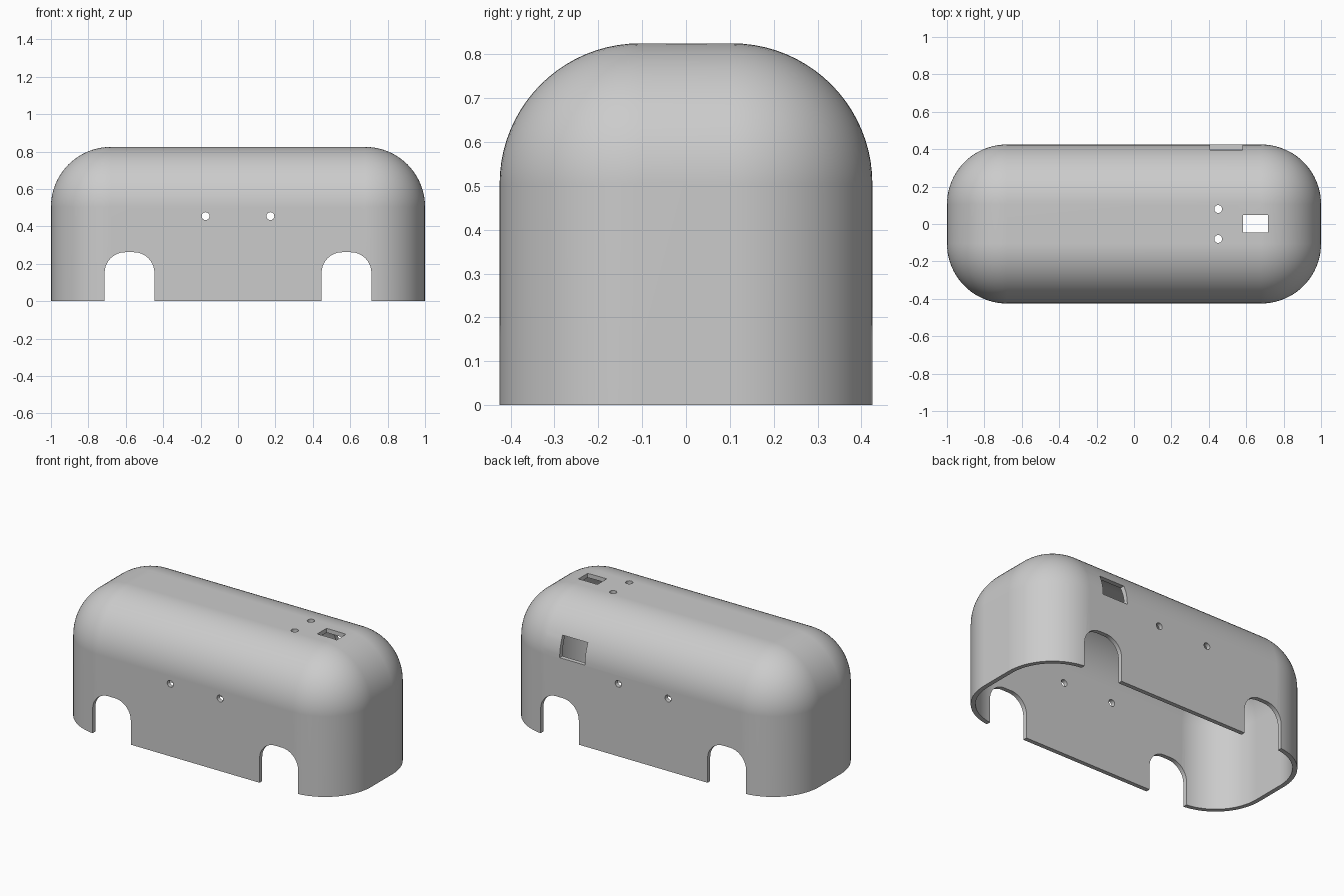
import bpy, bmesh, math
from mathutils import Matrix, Vector

if "Cube" in bpy.data.objects:
    bpy.data.objects.remove(bpy.data.objects["Cube"])

LENGTH, WIDTH, HEIGHT = 2.0, 0.85, 0.825
RADIUS, WALL = 0.32, 0.027

grey = bpy.data.materials.new("plain grey")
grey.use_nodes = True
colour = (0.6, 0.6, 0.6, 1)
grey.diffuse_color = colour
grey.node_tree.nodes["Principled BSDF"].inputs["Base Color"].default_value = colour


def make_object(name, bm):
    bmesh.ops.recalc_face_normals(bm, faces=bm.faces)
    mesh = bpy.data.meshes.new(name)
    bm.to_mesh(mesh)
    bm.free()
    mesh.materials.append(grey)
    obj = bpy.data.objects.new(name, mesh)
    bpy.context.collection.objects.link(obj)
    return obj


def box_bmesh(low, high):
    low, high = Vector(low), Vector(high)
    bm = bmesh.new()
    bmesh.ops.create_cube(bm, size=1)
    bmesh.ops.scale(bm, vec=high - low, verts=bm.verts)
    bmesh.ops.translate(bm, vec=(low + high) / 2, verts=bm.verts)
    return bm


def box(name, low, high):
    return make_object(name, box_bmesh(low, high))


def round_box(name, inset, bottom):
    """Box with rounded upright and top edges and a flat open bottom."""
    x, y, top = LENGTH / 2 - inset, WIDTH / 2 - inset, HEIGHT - inset
    bm = box_bmesh((-x, -y, bottom), (x, y, top))
    edges = [e for e in bm.edges if max(v.co.z for v in e.verts) > bottom + 0.01]
    bmesh.ops.bevel(bm, geom=edges, offset=RADIUS - inset, offset_type='OFFSET',
                    segments=20, profile=0.5, affect='EDGES')
    return make_object(name, bm)


def rod(name, centre, radius, depth, axis):
    bm = bmesh.new()
    bmesh.ops.create_cone(bm, cap_ends=True, segments=32, radius1=radius,
                          radius2=radius, depth=depth)
    if axis == 'Y':
        bmesh.ops.rotate(bm, matrix=Matrix.Rotation(math.pi / 2, 3, 'X'), verts=bm.verts)
    bmesh.ops.translate(bm, vec=centre, verts=bm.verts)
    return make_object(name, bm)


def arch(name, x, half, top, radius):
    """Round-cornered arch that runs through both long walls."""
    bm = box_bmesh((x - half, -0.6, -0.2), (x + half, 0.6, top))
    edges = [e for e in bm.edges if all(v.co.z > top - 0.01 for v in e.verts)
             and abs(e.verts[0].co.y - e.verts[1].co.y) > 1]
    bmesh.ops.bevel(bm, geom=edges, offset=radius, segments=14, profile=0.5,
                    affect='EDGES')
    return make_object(name, bm)


# Outer shell and the hollow inside it
shell = round_box("cover_shell", 0, 0)
cutters = [round_box("hollow_cutter", WALL, -0.2)]

# Wheel arches, side screw holes and top holes in mirrored pairs
for side in (-1, 1):
    cutters.append(arch("arch_cutter", side * 0.58, 0.133, 0.262, 0.11))
    cutters.append(rod("side_hole_cutter", (side * 0.173, 0, 0.455), 0.021, 1.2, 'Y'))
    cutters.append(rod("top_hole_cutter", (0.45, side * 0.08, HEIGHT), 0.021, 0.3, 'Z'))

# Top switch opening and back socket opening
cutters.append(box("top_opening_cutter", (0.582, -0.045, 0.6), (0.716, 0.047, 1)))
cutters.append(box("back_opening_cutter", (0.405, 0.2, 0.51), (0.58, 0.6, 0.64)))

bpy.ops.object.select_all(action='DESELECT')
bpy.context.view_layer.objects.active = shell
shell.select_set(True)
for cutter in cutters:
    cutter.hide_render = True
    cut = shell.modifiers.new("cut", 'BOOLEAN')
    cut.operation = 'DIFFERENCE'
    cut.solver = 'EXACT'
    cut.object = cutter
    bpy.ops.object.modifier_apply(modifier=cut.name)
    bpy.data.objects.remove(cutter)

# Smooth curves with crisp rims
bpy.ops.object.shade_smooth_by_angle(angle=math.radians(30))
weighted = shell.modifiers.new("weighted normals", 'WEIGHTED_NORMAL')
weighted.keep_sharp = True
